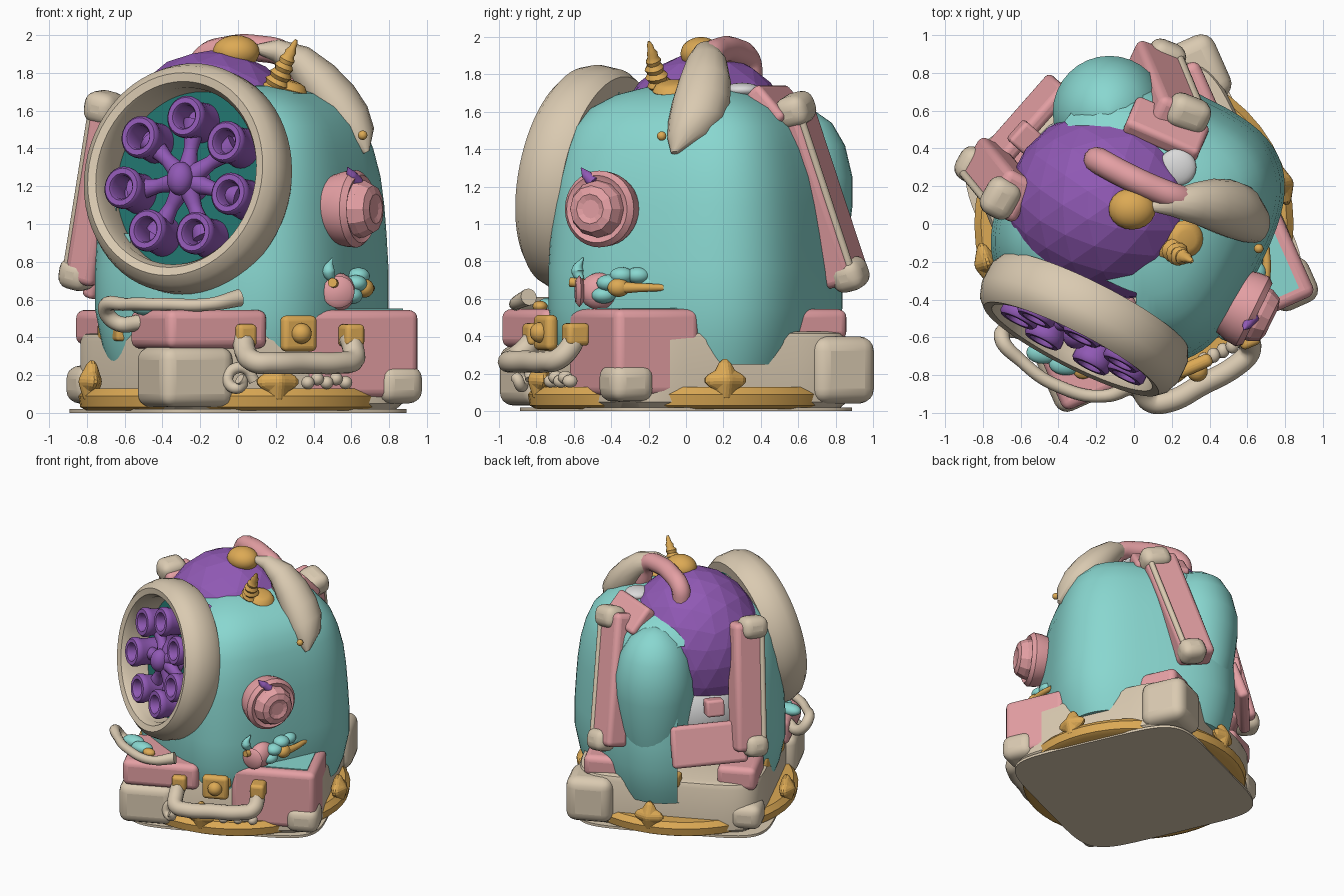
import bpy, bmesh
from math import sin, cos, pi, radians, atan2, degrees
from mathutils import Matrix, Vector

if "Cube" in bpy.data.objects:
    bpy.data.objects.remove(bpy.data.objects["Cube"])


def material(name, rgb):
    m = bpy.data.materials.new(name)
    m.use_nodes = True
    m.diffuse_color = (*rgb, 1)
    m.node_tree.nodes["Principled BSDF"].inputs["Base Color"].default_value = (*rgb, 1)
    return m


TEAL = material("teal", (.25, .68, .63))
DARK = material("dark teal", (.015, .17, .15))
PINK = material("pink", (.78, .35, .37))
CREAM = material("cream", (.7, .59, .44))
GOLD = material("gold", (.72, .4, .09))
PURPLE = material("purple", (.28, .1, .46))
WHITE = material("white", (.7, .7, .7))
Z = Vector((0, 0, 1))


def at(*p):
    return Matrix.Translation(p)


BODY = at(.02, .05, 0) @ Matrix.Rotation(radians(-26), 4, 'Z')
BASE = Matrix.Rotation(radians(24), 4, 'Z')
WINDOW = (at(-.27, -.54, 1.24) @ Matrix.Rotation(radians(-27), 4, 'Z') @ Matrix.Rotation(radians(80), 4, 'X')
          @ Matrix.Diagonal((.95, 1, 1, 1)))


def frame(pos, out, up=Z):
    """Matrix at pos whose Z axis points out and Y axis follows up."""
    z = Vector(out).normalized()
    x = Vector(up).cross(z).normalized()
    return at(*pos) @ Matrix((x, z.cross(x), z)).transposed().to_4x4()


def finish(name, bm, mat, m=Matrix(), smooth=True, bevel=0):
    bmesh.ops.recalc_face_normals(bm, faces=bm.faces[:])
    me = bpy.data.meshes.new(name)
    bm.to_mesh(me)
    bm.free()
    me.transform(m)
    me.materials.append(mat)
    ob = bpy.data.objects.new(name, me)
    bpy.context.collection.objects.link(ob)
    if bevel:
        b = ob.modifiers.new("round", 'BEVEL')
        b.width, b.segments = bevel, 4
    if smooth:
        bpy.ops.object.select_all(action='DESELECT')
        ob.select_set(True)
        bpy.context.view_layer.objects.active = ob
        bpy.ops.object.shade_smooth_by_angle(angle=radians(40))
    return ob


def loft(name, rings, mat, m=Matrix(), closed=False, smooth=True):
    """Skin a list of point rings, capping the ends unless closed."""
    bm = bmesh.new()
    vs = [[bm.verts.new(p) for p in r] for r in rings]
    n = len(vs[0])
    pairs = list(zip(vs, vs[1:])) + ([(vs[-1], vs[0])] if closed else [])
    for a, b in pairs:
        for i in range(n):
            j = (i + 1) % n
            bm.faces.new((a[i], a[j], b[j], b[i]))
    if not closed:
        bm.faces.new(vs[0])
        bm.faces.new(vs[-1])
    return finish(name, bm, mat, m, smooth)


def lathe(name, profile, mat, m=Matrix(), n=32, closed=False, smooth=True):
    rings = [[(r * cos(2 * pi * i / n), r * sin(2 * pi * i / n), z) for i in range(n)] for r, z in profile]
    return loft(name, rings, mat, m, closed, smooth)


def box(name, size, mat, m, bevel=.03):
    bm = bmesh.new()
    bmesh.ops.create_cube(bm, size=1)
    bmesh.ops.scale(bm, vec=size, verts=bm.verts)
    return finish(name, bm, mat, m, True, bevel)


def ball(name, pos, size, mat, m=Matrix(), smooth=True):
    bm = bmesh.new()
    bmesh.ops.create_icosphere(bm, subdivisions=3, radius=1)
    bmesh.ops.scale(bm, vec=size, verts=bm.verts)
    return finish(name, bm, mat, m @ at(*pos), smooth)


def tube(name, pts, r, mat, radii=None, m=Matrix()):
    """Smooth round tube through the points, turned into a mesh."""
    cu = bpy.data.curves.new(name, 'CURVE')
    cu.dimensions, cu.bevel_depth, cu.bevel_resolution, cu.use_fill_caps = '3D', r, 4, True
    s = cu.splines.new('BEZIER')
    s.bezier_points.add(len(pts) - 1)
    s.resolution_u = 8
    for i, (b, p) in enumerate(zip(s.bezier_points, pts)):
        b.co, b.handle_left_type, b.handle_right_type = p, 'AUTO', 'AUTO'
        b.radius = radii[i] if radii else 1
    tmp = bpy.data.objects.new(name, cu)
    bpy.context.collection.objects.link(tmp)
    bpy.context.view_layer.update()
    bm = bmesh.new()
    bm.from_mesh(tmp.evaluated_get(bpy.context.evaluated_depsgraph_get()).to_mesh())
    bpy.data.objects.remove(tmp)
    return finish(name, bm, mat, m)


def squircle(w, d, e, z, n=64):
    def s(v):
        return abs(v) ** (2 / e) * (1 if v > 0 else -1)
    return [(w * s(cos(2 * pi * i / n)), d * s(sin(2 * pi * i / n)), z) for i in range(n)]


# Body shell, open behind the window and at the back left
profile = [(.25, .9), (.36, .95), (.55, 1), (.75, 1), (.95, .985), (1.1, .97), (1.25, .945), (1.4, .895),
           (1.52, .83), (1.62, .71), (1.69, .54), (1.73, .34), (1.75, .12)]
shell = loft("body_shell", [squircle(.7 * k, .715 * k, 3.2, z) for z, k in profile], TEAL, BODY)
bm = bmesh.new()
bm.from_mesh(shell.data)
gone = []
for f in bm.faces:
    c = f.calc_center_median()
    w = WINDOW.inverted() @ c
    if (c.z < 1.7 and 122 < degrees(atan2(c.y, c.x)) < 158) or (w.xy.length < .5 and w.z > -.3):
        gone.append(f)
bmesh.ops.delete(bm, geom=gone, context='FACES')
bm.to_mesh(shell.data)
bm.free()
ball("inner_dome", (-.135, .1, 1.33), (.54, .51, .59), PURPLE, smooth=False)
ball("inner_tank", (-.18, .15, .9), (.46, .46, .42), WHITE)
ball("crown_gap", (.23, .3, 1.715), (.1, .1, .04), WHITE)
lathe("back_lobe", [(.06, .26), (.13, .36), (.2, .55), (.27, .85), (.3, 1.1), (.3, 1.25), (.26, 1.42),
                    (.19, 1.54), (.09, 1.61), (.01, 1.63)], TEAL, at(-.13, .59, 0))

# Base: gold foot, cream bumper, corner pockets and stars
lathe("gold_foot", [(.8, .012), (.835, .03), (.845, .09), (.81, .13)], GOLD, n=48)
loft("under_plate", [squircle(.75, .74, 6, z) for z in (0, .02)], CREAM, BASE)
loft("base_bumper", [squircle(.715 * k, .715 * k, 6, z) for z, k in
                     ((.02, .96), (.05, 1), (.38, 1), (.415, .98), (.425, .94))], CREAM, BASE @ at(.02, 0, 0))
for name, x0, x1, y0, y1, low in (("front", -.74, -.16, -.76, -.24, .34), ("right", .08, .73, -.73, -.24, .08),
                                  ("back", .2, .66, .2, .66, .38), ("left", -.66, -.36, .3, .66, .36)):
    x, y = (x0 + x1) / 2, (y0 + y1) / 2
    box(name + "_pocket", (x1 - x0, y1 - y0, .545 - low), PINK, BASE @ at(x, y, (.545 + low) / 2), .045)
for x, y in ((.63, -.63), (-.58, .58)):
    box("corner_cap", (.25, .25, .2), CREAM, BASE @ at(x, y, .15), .07)
box("right_tray", (.5, .36, .008), TEAL, BASE @ at(.41, -.485, .548), 0)
box("front_panel", (.42, .4, .32), CREAM, BASE @ at(-.56, -.57, .19), .07)
box("back_bumper_block", (.36, .36, .36), CREAM, BASE @ at(.6, .6, .22), .08)
for i in range(4):
    a = radians(15 + 90 * i)
    out = Vector((cos(a), sin(a), 0))
    bm = bmesh.new()
    rim = [bm.verts.new((r * sin(k * pi / 4), r * cos(k * pi / 4), 0)) for k in range(8)
           for r in [.09 if k % 2 else .18]]
    for d in (.08, -.08):
        tip = bm.verts.new((0, 0, d))
        for k in range(8):
            bm.faces.new((rim[k], rim[(k + 1) % 8], tip))
    star = finish("star", bm, GOLD, frame(out * .81 + Z * .165, out + Z * .1), False)
    puff = star.modifiers.new("puff", 'BEVEL')
    puff.width, puff.segments = .03, 3
    box("gold_step", (.4, .1, .1), GOLD, frame(out * .67 + Z * .43, out), .02)

# Front handle with brackets and buckle
tube("front_handle", [(.03, -.8, .4), (.04, -.87, .32), (.09, -.94, .27), (.18, -.94, .265), (.36, -.85, .265),
                      (.54, -.75, .265), (.61, -.68, .28), (.61, -.62, .34), (.59, -.59, .4)], .058, CREAM)
face = Vector((.4, -.92, 0))
for x, y in ((.03, -.8), (.6, -.59)):
    box("handle_bracket", (.11, .12, .13), GOLD, frame((x, y, .41), face), .025)
box("buckle", (.2, .19, .07), GOLD, frame((.32, -.75, .42), face), .03)
ball("buckle_stud", (.335, -.78, .42), (.055, .055, .055), GOLD)
tube("scroll", [(.0 + r * cos(t), -.83 - .01 * k, .17 + r * sin(t)) for k in range(9)
                for t, r in [(k * .9, .085 - k * .009)]], .03, CREAM)
for k in range(5):
    ball("pebble", (.37 + .05 * k, -.72 + .025 * k, .16 + .02 * (k % 2)), (.035, .04, .035), CREAM)

# Round window with recessed disc
lathe("window_ring", [(.485, -.14), (.58, -.14), (.612, -.08), (.615, .03), (.59, .1), (.545, .14), (.5, .13),
                      (.475, .08)], CREAM, WINDOW, 64, True)
lathe("window_disc", [(.5, -.14), (.5, -.09)], DARK, WINDOW, 48)

# Nozzle wheel
HUB = WINDOW @ at(.0, -.01, -.09)
ball("wheel_hub", (-.01, 0, .15), (.075, .09, .07), PURPLE, HUB)
lathe("wheel_axle", [(.1, .0), (.06, .15)], PURPLE, HUB)
for i in range(7):
    a = 2 * pi * i / 7 + radians(87)
    x, y = .345 * cos(a), .325 * sin(a)
    lathe("nozzle", [(.108, .0), (.102, .08), (.104, .14), (.112, .17), (.112, .2), (.1, .215), (.072, .215),
                     (.062, .2), (.058, .06)], PURPLE, HUB @ at(x, y, 0), 24)
    tube("spoke", [(0, 0, .1), (x / 2, y / 2, .09), (x, y, .08)], .065, PURPLE, (1, .6, 1), HUB)

# Tube under the window
tube("lower_tube", [(-.5, -.62, .48), (-.65, -.56, .48), (-.7, -.6, .56), (-.59, -.73, .575), (-.42, -.85, .575),
                    (-.15, -.91, .575), (.01, -.84, .61)], .042, CREAM, (1, 1, 1, .8, .8, .8, 1.1))
for x, y in ((-.48, -.68), (-.36, -.74)):
    ball("lower_petal", (x, y, .56), (.09, .06, .045), TEAL)
ball("lower_bud", (-.27, -.78, .56), (.05, .04, .03), GOLD)

# Side knob
KNOB = frame((.6, -.45, 1.08), (.9, -.44, 0))
lathe("knob_flange", [(.18, -.1), (.2, -.03), (.205, .03), (.18, .06), (.15, .045)], PINK, KNOB)
lathe("knob", [(.155, .03), (.15, .08), (.125, .13), (.08, .145), (.05, .135)], PINK, KNOB, 12, False, False)
tube("knob_spike", [(.63, -.49, 1.22), (.6, -.53, 1.26), (.58, -.56, 1.3)], .035, PURPLE, (1, .8, .1))

# Flower cluster in the right pocket
ball("berry", (.54, -.46, .64), (.08, .11, .1), PINK)
lathe("berry_rim", [(.06, .0), (.085, .02), (.06, .04)], PINK, frame((.53, -.55, .64), (.1, -1, 0)))
for i in range(6):
    a = i * pi / 5
    ball("petal", (.6 + .04 * sin(a), -.3 + .14 * cos(a), .62 + .11 * sin(a)), (.06, .065, .045), TEAL)
ball("flower_heart", (.67, -.36, .66), (.05, .06, .05), GOLD)
tube("arrow", [(.67, -.38, .66), (.7, -.25, .66), (.7, -.12, .66)], .03, GOLD, (1.2, .8, .6))
tube("twig", [(.5, -.62, .69), (.52, -.54, .68), (.55, -.46, .66)], .025, GOLD)
tube("leaf", [(.5, -.56, .7), (.48, -.58, .75), (.5, -.55, .82)], .035, TEAL, (.5, 1, .1))


# Sloping straps on the back and the left, beaded along one edge
def strap(name, top, bottom, out, width, side):
    top, bottom, out = Vector(top), Vector(bottom), Vector(out)
    up = top - bottom
    out = (out - up * out.dot(up) / up.dot(up)).normalized()
    edge = up.cross(out).normalized() * side * width / 2
    mid = (top + bottom) / 2
    box(name + "_strap", (width, up.length + .08, .18), PINK, frame(mid - out * .045, out, up), .04)
    tube(name + "_strap_bead", [bottom + edge * .75 + out * .04, top + edge * .75 + out * .04], .022, CREAM)
    for p, w in ((top, .85), (bottom, .75)):
        box(name + "_strap_cap", (width * w, .17, .18), CREAM, frame(p + edge * .3, out, up), .065)


strap("back", (.25, .6, 1.62), (.13, .89, .74), (.41, .91, .2), .27, -1)
strap("left", (-.69, .17, 1.62), (-.83, .34, .74), (-.88, .47, .2), .25, 1)
box("left_flange", (.58, .32, .08), PINK, frame((-.58, .53, .76), (-.75, .66, .35)), .03)
box("back_flange", (.42, .24, .1), PINK, frame((.17, .5, 1.63), (.3, .7, .7)), .03)
box("flange_clip", (.14, .13, .12), PINK, frame((-.58, .46, 1.04), (-.75, .66, .2)), .02)

# Crown: arch, knob, twisted horn and curved fin
tube("top_arch", [(-.2, .34, 1.76), (-.18, .33, 1.87), (-.05, .26, 1.925), (.1, .19, 1.93), (.26, .13, 1.88),
                  (.32, .12, 1.72)], .07, PINK)
ball("top_knob", (-.01, .08, 1.91), (.125, .11, .09), GOLD)
lathe("horn_collar", [(.08, -.04), (.1, 0), (.08, .03), (.05, .04)], GOLD, frame((.27, -.08, 1.72), (.3, -.1, 1)), 20)
rings = []
for k in range(15):
    t = k / 14
    r = (.058 * (1 - t ** 1.6) + .008) * (1.12 if k % 2 else .86)
    rings.append([(r * cos(a) * (1 + .15 * sin(a + t * 9)), r * sin(a), t * .32)
                  for a in [2 * pi * j / 12 for j in range(12)]])
loft("twisted_horn", rings, GOLD, frame((.18, -.13, 1.69), (.13, -.07, .29)))
arc = [(.08, .09, 1.93, .02), (.2, .11, 1.92, .07), (.32, .11, 1.86, .11), (.42, .1, 1.76, .14),
       (.51, .08, 1.65, .155), (.58, .055, 1.55, .15), (.64, .01, 1.46, .11), (.68, -.06, 1.38, .02)]
rings = []
for i, (x, y, z, w) in enumerate(arc):
    d = Vector(arc[min(i + 1, 7)][:3]) - Vector(arc[max(i - 1, 0)][:3])
    n = Vector((-d.z, 0, d.x)).normalized()
    rings.append([Vector((x, y, z)) + Vector((0, w * cos(a), 0)) + n * (w * .85 * sin(a))
                  for a in [2 * pi * j / 16 for j in range(16)]])
loft("curved_fin", rings, CREAM)
for p in ((.63, .2, 1.52), (.66, -.13, 1.47)):
    ball("stud", p, (.025, .025, .025), GOLD)
